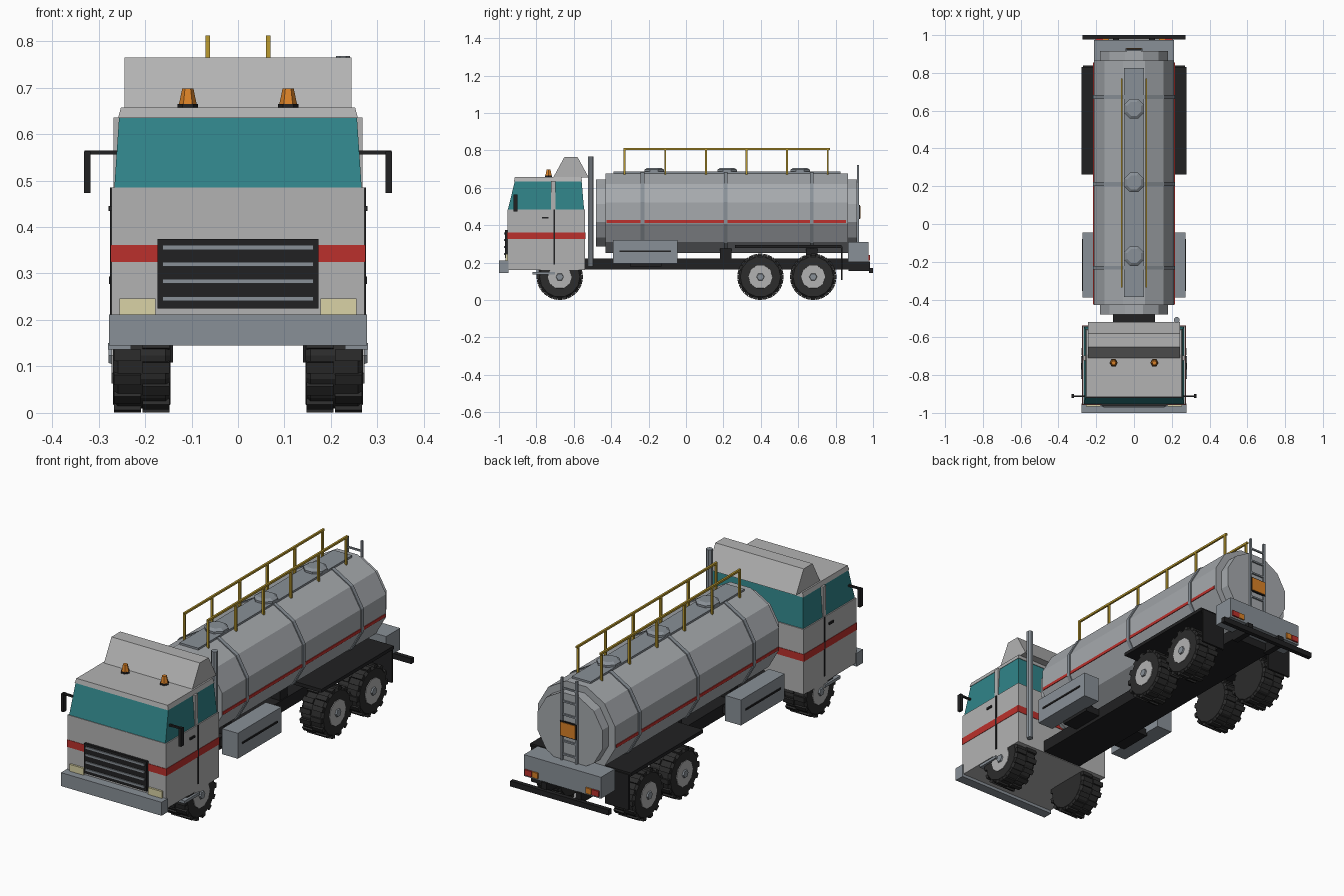
import bpy, bmesh
from math import sin, cos, pi
from mathutils import Matrix, Vector

if "Cube" in bpy.data.objects:
    bpy.data.objects.remove(bpy.data.objects["Cube"])


def material(name, rgb):
    m = bpy.data.materials.new(name)
    m.diffuse_color = (*rgb, 1)
    m.use_nodes = True
    m.node_tree.nodes["Principled BSDF"].inputs["Base Color"].default_value = m.diffuse_color
    return m


BLACK = material("black", (0.015, 0.015, 0.016))
RUBBER = material("rubber", (0.025, 0.025, 0.025))
RED = material("red", (0.5, 0.03, 0.025))
TEAL = material("glass_teal", (0.03, 0.23, 0.25))
GOLD = material("gold", (0.5, 0.33, 0.03))
ORANGE = material("orange", (0.7, 0.22, 0.02))
CREAM = material("cream", (0.7, 0.65, 0.38))
WHITE = material("cab_paint", (0.45, 0.45, 0.45))
STEEL = material("steel", (0.25, 0.28, 0.31))
TANK = material("tank_metal", (0.38, 0.40, 0.42))


def finish(name, bm, mat):
    bmesh.ops.recalc_face_normals(bm, faces=bm.faces)
    me = bpy.data.meshes.new(name)
    bm.to_mesh(me)
    bm.free()
    if mat:
        me.materials.append(mat)
    ob = bpy.data.objects.new(name, me)
    bpy.context.collection.objects.link(ob)
    return ob


def add_box(bm, x, y, z, rot=None):
    c = Vector(((x[0] + x[1]) / 2, (y[0] + y[1]) / 2, (z[0] + z[1]) / 2))
    s = Matrix.Diagonal((x[1] - x[0], y[1] - y[0], z[1] - z[0], 1))
    bmesh.ops.create_cube(bm, size=1, matrix=(rot or Matrix()) @ Matrix.Translation(c) @ s)


def box(name, x, y, z, mat=None, mirror=False):
    """Box from ranges; mirror adds a copy on the other side of x = 0."""
    bm = bmesh.new()
    add_box(bm, x, y, z)
    if mirror:
        add_box(bm, (-x[1], -x[0]), y, z)
    return finish(name, bm, mat)


def loft(name, rings, mat=None):
    """Skin a closed solid through rings of equal point count."""
    bm = bmesh.new()
    vs = [[bm.verts.new(p) for p in r] for r in rings]
    n = len(vs[0])
    for a, b in zip(vs, vs[1:]):
        for i in range(n):
            bm.faces.new((a[i], a[(i + 1) % n], b[(i + 1) % n], b[i]))
    bm.faces.new(vs[0])
    bm.faces.new(vs[-1])
    return finish(name, bm, mat)


def lathe(name, profile, n, axis, centre=(0, 0, 0), mat=None):
    """Profile of (position along axis, radius), n flat sides."""
    def point(t, r, i):
        a = (i + 0.5) * 2 * pi / n
        u, v = r * sin(a), r * cos(a)
        p = {'X': (t, u, v), 'Y': (u, t, v), 'Z': (u, v, t)}[axis]
        return Vector(p) + Vector(centre)
    return loft(name, [[point(t, r, i) for i in range(n)] for t, r in profile], mat)


def rect(x, y0, y1, z):
    return [(-x, y0, z), (x, y0, z), (x, y1, z), (-x, y1, z)]


# Cab body, glasshouse, roof and wind deflector
box("cab_body", (-.272, .272), (-.955, -.54), (.16, .485), WHITE)
box("cab_stripe", (-.274, .274), (-.957, -.538), (.325, .361), RED)
loft("cab_windows", [rect(.266, -.952, -.545, .485), rect(.256, -.915, -.558, .636)], TEAL)
loft("cab_roof", [rect(.258, -.92, -.555, .635), rect(.252, -.915, -.56, .657)], WHITE)
loft("wind_deflector", [[(x, -.71, .655), (x, -.65, .765), (x, -.58, .765), (x, -.52, .655)]
                        for x in (-.244, .244)], WHITE)
box("door_pillars", (.25, .268), (-.722, -.697), (.485, .636), WHITE, True)
box("door_seams", (.27, .2755), (-.708, -.7), (.19, .485), BLACK, True)
box("door_handles", (.27, .279), (-.77, -.735), (.435, .445), BLACK, True)
box("cab_steps", (.23, .28), (-.82, -.70), (.136, .15), STEEL, True)
box("step_hangers", (.24, .25), (-.80, -.72), (.145, .165), STEEL, True)

# Cab front: bumper, grille, headlights
box("front_bumper", (-.278, .278), (-1, -.95), (.145, .212), STEEL)
box("grille", (-.173, .173), (-.967, -.95), (.225, .374), BLACK)
for z in (.246, .283, .32, .356):
    box("grille_slat", (-.162, .162), (-.972, -.96), (z - .005, z + .005), STEEL)
box("headlights", (.178, .255), (-.965, -.95), (.208, .246), CREAM, True)

# Mirrors, roof beacons, exhaust
box("mirror_arms", (.255, .33), (-.917, -.907), (.556, .565), BLACK, True)
box("mirrors", (.317, .331), (-.922, -.9), (.473, .563), BLACK, True)
for x in (-.108, .108):
    lathe("beacon_base", [(.655, .022), (.665, .022)], 6, 'Z', (x, -.735, 0), BLACK)
    lathe("beacon", [(.665, .019), (.698, .012)], 6, 'Z', (x, -.735, 0), ORANGE)
lathe("exhaust_stack", [(.18, .016), (.768, .016)], 8, 'Z', (.226, -.508, 0), STEEL)

# Chassis and tank saddles
box("chassis", (-.11, .11), (-.57, .885), (.163, .222), BLACK)
for y in (-.232, .212, .672):
    box("tank_saddle", (-.105, .105), (y - .03, y + .03), (.215, .275), BLACK)

# Twelve-sided tank with stepped ends and bands
T = (0, 0, .465)
lathe("tank", [(-.48, .185), (-.43, .185), (-.43, .22), (.865, .22), (.865, .185), (.915, .185)],
      12, 'Y', T, TANK)
for y in (-.232, .212, .672):
    lathe("tank_band", [(y - .01, .225), (y + .01, .225)], 12, 'Y', T, STEEL)
box("tank_stripe", (.205, .216), (-.425, .855), (.412, .427), RED, True)

# Walkway, hatches and handrails on top
box("walkway", (-.052, .052), (-.387, .827), (.672, .687), STEEL)
for y in (-.17, .22, .61):
    lathe("hatch", [(.68, .056), (.697, .056), (.707, .04)], 8, 'Z', (0, y, 0), STEEL)
box("handrails", (.06, .07), (-.335, .77), (.802, .812), GOLD, True)
for i in range(6):
    y = -.328 + i * .2172
    box("handrail_posts", (.06, .07), (y - .005, y + .005), (.66, .805), GOLD, True)

# Rear ladder and placard
box("ladder_rails", (.036, .046), (.914, .926), (.24, .722), STEEL, True)
for i in range(6):
    z = .34 + i * .066
    box("ladder_rung", (-.04, .04), (.916, .924), (z - .004, z + .004), STEEL)
box("placard_border", (-.045, .045), (.922, .929), (.432, .508), BLACK)
box("placard", (-.04, .04), (.925, .932), (.437, .503), ORANGE)

# Side toolboxes
box("toolboxes", (.185, .272), (-.39, -.045), (.195, .322), STEEL, True)
box("toolbox_handles", (.268, .276), (-.355, -.08), (.257, .266), BLACK, True)
box("toolbox_mounts", (.10, .19), (-.30, -.13), (.18, .215), BLACK, True)

# Rear box, lamps, underride bar
box("rear_box", (-.213, .213), (.865, .975), (.203, .31), STEEL)
box("red_lamps", (.165, .205), (.97, .983), (.212, .24), RED, True)
box("orange_lamps", (.133, .163), (.97, .983), (.212, .24), ORANGE, True)
box("underride_bar", (-.272, .272), (.978, 1.0), (.145, .172), BLACK)
box("underride_brackets", (.08, .11), (.87, .985), (.155, .205), BLACK, True)

# Rear fenders and mudflaps
box("rear_fenders", (.10, .278), (.262, .832), (.277, .294), BLACK, True)
box("mudflaps", (.14, .27), (.828, .838), (.108, .285), BLACK, True)


# Wheels: lathed tyre with lugs, rim disc and hub cap
def wheel(side, y):
    c = (0, y, .124)
    lathe("tyre", [(side * t, r) for t, r in
                   ((.145, .075), (.145, .108), (.156, .118), (.258, .118), (.269, .108), (.269, .066))],
          14, 'X', c, RUBBER)
    bm = bmesh.new()
    for row, (a, b) in enumerate(((.147, .205), (.209, .267))):
        for i in range(14):
            spin = Matrix.Translation(c) @ Matrix.Rotation((i + row * .5) * 2 * pi / 14, 4, 'X')
            add_box(bm, sorted((side * a, side * b)), (-.012, .012), (.108, .1235), spin)
    finish("tyre_lugs", bm, RUBBER)
    lathe("rim", [(side * .25, .066), (side * .272, .064)], 10, 'X', c, WHITE)
    lathe("hub_cap", [(side * .27, .022), (side * .279, .019)], 6, 'X', c, STEEL)


for y in (-.675, .398, .68):
    for side in (-1, 1):
        wheel(side, y)
